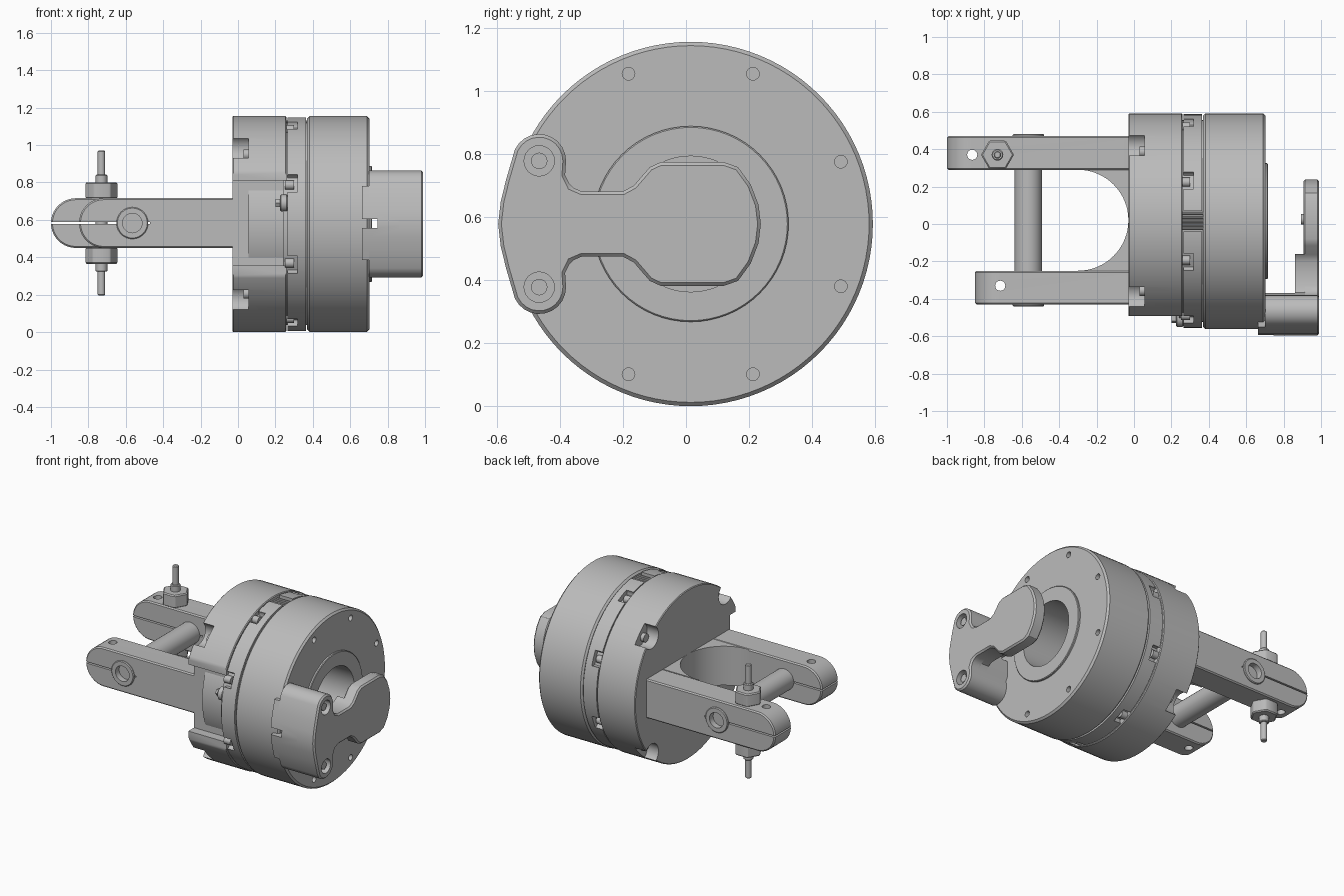
import bpy, bmesh
from math import sin, cos, pi, radians

if "Cube" in bpy.data.objects:
    bpy.data.objects.remove(bpy.data.objects["Cube"], do_unlink=True)

steel = bpy.data.materials.new("machined_grey")
steel.use_nodes = True
GREY = (0.5, 0.5, 0.5, 1)
steel.diffuse_color = GREY
steel.node_tree.nodes["Principled BSDF"].inputs["Base Color"].default_value = GREY

CY, CZ, R = 0.015, 0.578, 0.577      # main axis and radius
MID = 0.583                          # arm mid height


def activate(ob):
    bpy.ops.object.select_all(action='DESELECT')
    ob.select_set(True)
    bpy.context.view_layer.objects.active = ob


def apply(ob, mod):
    activate(ob)
    bpy.ops.object.modifier_apply(modifier=mod.name)


def prism(name, pts, axis, lo, hi, bevel=0):
    """Extrude a flat outline along an axis; outline uses the other two axes in order."""
    place = {'x': lambda p, d: (d, p[0], p[1]),
             'y': lambda p, d: (p[0], d, p[1]),
             'z': lambda p, d: (p[0], p[1], d)}[axis]
    bm = bmesh.new()
    a = [bm.verts.new(place(p, lo)) for p in pts]
    b = [bm.verts.new(place(p, hi)) for p in pts]
    bm.faces.new(a)
    bm.faces.new(b)
    for i in range(len(pts)):
        j = (i + 1) % len(pts)
        bm.faces.new((a[i], a[j], b[j], b[i]))
    bmesh.ops.recalc_face_normals(bm, faces=bm.faces)
    me = bpy.data.meshes.new(name)
    bm.to_mesh(me)
    bm.free()
    me.materials.append(steel)
    ob = bpy.data.objects.new(name, me)
    bpy.context.collection.objects.link(ob)
    if bevel:
        m = ob.modifiers.new("bevel", 'BEVEL')
        m.width, m.segments, m.limit_method = bevel, 1, 'ANGLE'
        m.angle_limit = radians(40)
        apply(ob, m)
    return ob


def arc(cx, cy, r, a0, a1, n):
    return [(cx + r * cos(radians(a0 + (a1 - a0) * i / n)),
             cy + r * sin(radians(a0 + (a1 - a0) * i / n))) for i in range(n + 1)]


def cyl(name, axis, c, r, lo, hi, seg=32, bevel=0):
    return prism(name, arc(c[0], c[1], r, 0, 360, seg)[:-1], axis, lo, hi, bevel)


def box(name, x, y, z):
    return prism(name, [(x[0], y[0]), (x[1], y[0]), (x[1], y[1]), (x[0], y[1])], 'z', *z)


def boolean(ob, tool, op='DIFFERENCE'):
    m = ob.modifiers.new("cut", 'BOOLEAN')
    m.operation, m.object, m.solver = op, tool, 'EXACT'
    apply(ob, m)
    bpy.data.objects.remove(tool, do_unlink=True)


def polar(r, deg):
    return CY + r * cos(radians(deg)), CZ + r * sin(radians(deg))


# Rear housing: front recess, trimmed claws, four corner bolt pockets
rear = cyl("rear_housing", 'x', (CY, CZ), R, -0.03, 0.258, 96, 0.005)
boolean(rear, box("c", (-0.1, 0.3), (-0.8, -0.43), (0.355, 0.81)))
boolean(rear, box("c", (-0.1, 0.3), (-0.8, -0.492), (0.2, 0.95)))
for k in range(4):
    p = polar(0.565, 45 + 90 * k)
    boolean(rear, cyl("c", 'x', p, 0.075, -0.1, 0.055))
    cyl("corner_screw", 'x', polar(0.525, 45 + 90 * k), 0.028, 0.03, 0.06, 20)
cyl("recess_hub", 'x', (CY, CZ), 0.48, 0.055, 0.26, 96)

# Middle ring: thin grooves either side, eight screw pockets, ribbed window
cyl("ring_core", 'x', (CY, CZ), 0.54, 0.24, 0.39, 96)
ring = cyl("middle_ring", 'x', (CY, CZ), 0.572, 0.264, 0.364, 96)
for k in range(8):
    p = polar(0.565, 22.5 + 45 * k)
    boolean(ring, cyl("c", 'x', p, 0.05, 0.2, 0.318))
    cyl("ring_screw", 'x', polar(0.545, 22.5 + 45 * k), 0.025, 0.25, 0.30, 20)
boolean(ring, box("c", (0.2, 0.5), (CY - 0.055, CY + 0.055), (1.0, 1.3)))
for k in range(5):
    cyl("window_rib", 'x', (CY - 0.04 + 0.02 * k, 1.125), 0.008, 0.26, 0.37, 10)

# Screw head standing in the recess
cyl("recess_screw_head", 'x', (-0.505, 0.69), 0.045, 0.225, 0.266, 24, 0.006)
cyl("recess_screw_tip", 'x', (-0.505, 0.69), 0.025, 0.2, 0.23, 6)

# Main drum: bore, face screw holes, slot for the hook
drum = cyl("main_drum", 'x', (CY, CZ), R, 0.37, 0.702, 96, 0.012)
boolean(drum, cyl("c", 'x', (CY, CZ), 0.215, 0.42, 0.9, 64))
for k in range(8):
    boolean(drum, cyl("c", 'x', polar(0.515, 22.5 + 45 * k), 0.02, 0.67, 0.8, 16))
collar = cyl("face_collar", 'x', (CY, CZ), 0.31, 0.69, 0.716, 64, 0.004)
boolean(collar, cyl("c", 'x', (CY, CZ), 0.215, 0.6, 0.9, 64))

# Hook plate: half outline mirrored about the axis
half = [(-0.595, 0), (-0.587, 0.07), (-0.57, 0.14)]
half += arc(-0.465, 0.2, 0.085, 155, 0, 10)
half += [(-0.383, 0.155), (-0.365, 0.118), (-0.33, 0.103), (-0.2, 0.103), (-0.165, 0.122)]
half += [(-0.115, 0.18), (-0.08, 0.196), (0.12, 0.196), (0.165, 0.18), (0.205, 0.125),
         (0.23, 0.06), (0.237, 0)]
outline = [(y, CZ + z) for y, z in half]
outline += [(y, CZ - z) for y, z in reversed(half[1:-1])]
plate = prism("hook_plate", outline, 'x', 0.905, 0.99, 0.01)
neck = prism("hook_neck", outline, 'x', 0.86, 0.95)
boolean(neck, box("c", (0.5, 1.2), (-0.16, 0.6), (0, 1.2)))
foot = prism("hook_foot", outline, 'x', 0.701, 0.95)
boolean(foot, box("c", (0.5, 1.2), (-0.37, 0.6), (0, 1.2)))
boolean(foot, box("c", (0.6, 0.745), (-0.8, 0), (CZ - 0.022, CZ + 0.026)))
for z0, z1 in ((0.385, 0.556), (0.604, 0.78)):
    tab = prism("hook_tab", outline, 'x', 0.662, 0.71)
    boolean(tab, box("c", (0.5, 1), (-0.8, -0.4), (z0, z1)), 'INTERSECT')
for s in (-1, 1):
    c = (-0.465, CZ + 0.2 * s)
    for ob in (plate, neck, foot):
        boolean(ob, cyl("c", 'x', c, 0.048, 0.84, 1.1, 24))
    cyl("hook_screw", 'x', c, 0.026, 0.83, 0.975, 20)
cyl("hook_pad", 'x', (0.025, CZ), 0.028, 0.893, 0.91, 20)

# Fork: two slit arms of different length joined by a rounded web
TH = 0.133
for name, tip, y0, y1, hole in (("back_arm", -1.0, 0.29, 0.47, -0.865),
                                ("front_arm", -0.85, -0.43, -0.25, -0.715)):
    shape = arc(tip + TH, MID, TH, 90, 270, 20) + [(0.0, MID - TH), (0.0, MID + TH)]
    arm = prism(name, shape, 'y', y0, y1, 0.008)
    ym = (y0 + y1) / 2 - (0.01 if y0 > 0 else -0.01)
    boolean(arm, box("c", (-1.2, -0.47), (y0 - 0.1, y1 + 0.1), (MID - 0.005, MID + 0.005)))
    boolean(arm, cyl("c", 'z', (hole, ym), 0.027, 0, 1.2, 20))
    outer = y1 if y0 > 0 else y0
    s = 1 if y0 > 0 else -1
    lo, hi = sorted((outer - 0.06 * s, outer + 0.01 * s))
    boolean(arm, cyl("c", 'y', (-0.565, MID), 0.085, lo, hi + 0.001))
    boss = cyl("pivot_boss", 'y', (-0.565, MID), 0.085, lo, hi, 32, 0.005)
    lo, hi = sorted((outer - 0.03 * s, outer + 0.1 * s))
    boolean(boss, cyl("c", 'y', (-0.565, MID), 0.052, lo, hi))
web = [(0.0, -0.25)] + arc(-0.30, 0.02, 0.27, -90, 90, 32) + [(0.0, 0.29)]
prism("fork_web", web, 'z', MID - TH, MID + TH)
cyl("cross_bar", 'y', (-0.565, MID), 0.073, -0.30, 0.34)

# Clamp bolt with a nut above and below the back arm
bolt = (-0.73, 0.37)
cyl("bolt_shaft", 'z', bolt, 0.031, MID - 0.26, MID + 0.26, 24, 0.005)
cyl("bolt_pin", 'z', bolt, 0.02, 0.195, 0.97, 20, 0.005)
for s in (-1, 1):
    lo, hi = sorted((MID + 0.13 * s, MID + 0.218 * s))
    cyl("hex_nut", 'z', bolt, 0.088, lo, hi, 6, 0.007)

# Smooth round walls, keep edges sharp
for ob in [o for o in bpy.context.scene.objects if o.type == 'MESH']:
    activate(ob)
    bpy.ops.object.shade_smooth_by_angle(angle=radians(30))
